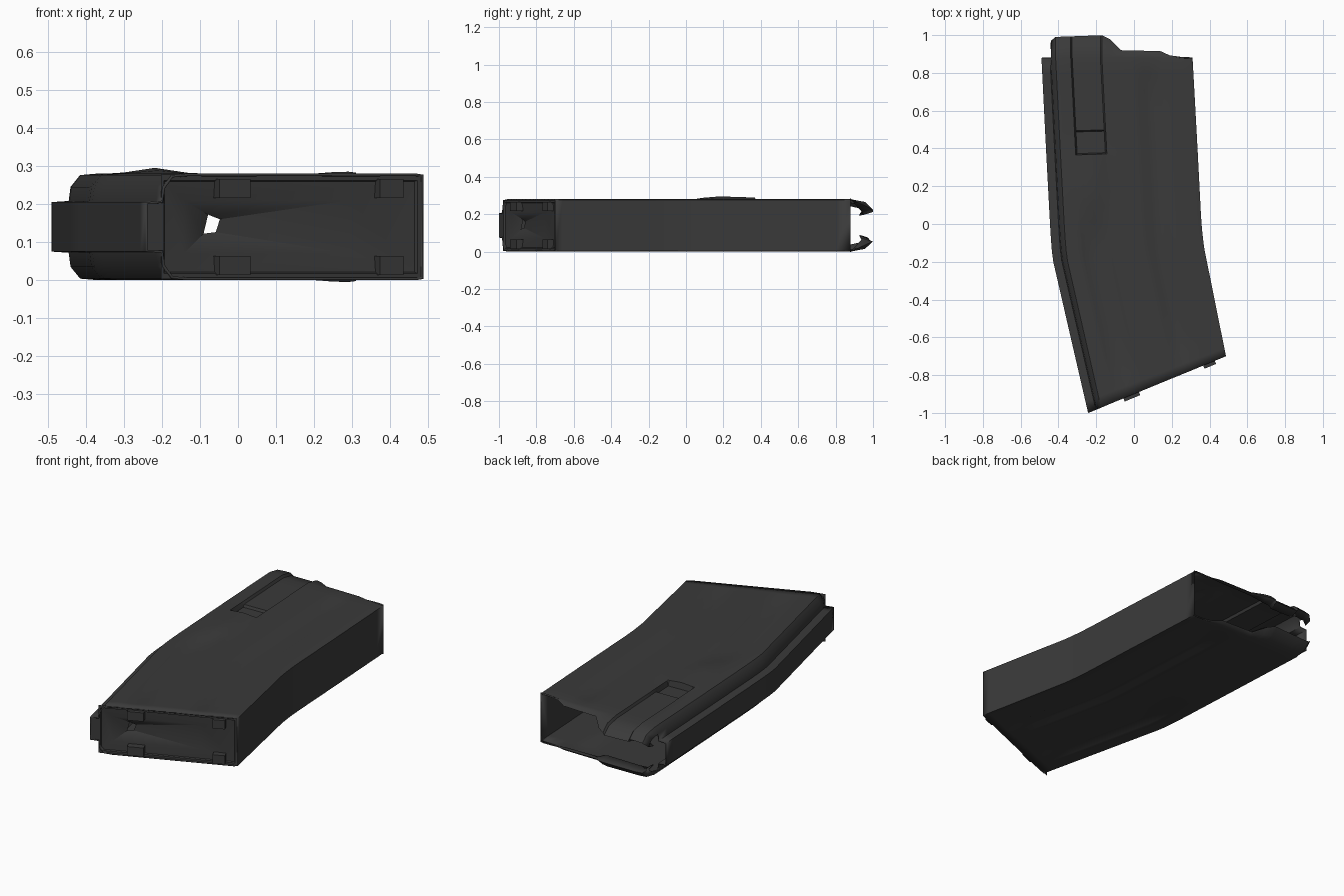
import bpy, bmesh
from mathutils import Vector

if "Cube" in bpy.data.objects:
    bpy.data.objects.remove(bpy.data.objects["Cube"])

ZC = 0.14      # mid-plane height
W = 0.80       # nominal width of the cross-section

steel = bpy.data.materials.new("dark_grey_metal")
steel.diffuse_color = (0.042, 0.042, 0.042, 1)
steel.use_nodes = True
steel.node_tree.nodes["Principled BSDF"].inputs["Base Color"].default_value = steel.diffuse_color


def interp(table, x):
    """Piecewise linear lookup, keys ascending."""
    if x <= table[0][0]:
        return table[0][1]
    for (x0, v0), (x1, v1) in zip(table, table[1:]):
        if x <= x1:
            return v0 + (v1 - v0) * (x - x0) / (x1 - x0)
    return table[-1][1]


def clamp(v):
    return max(0.0, min(1.0, v))


def finish(bm, name, angle=0.6):
    me = bpy.data.meshes.new(name)
    bm.to_mesh(me)
    bm.free()
    ob = bpy.data.objects.new(name, me)
    bpy.context.collection.objects.link(ob)
    me.materials.append(steel)
    bpy.ops.object.select_all(action='DESELECT')
    ob.select_set(True)
    bpy.context.view_layer.objects.active = ob
    bpy.ops.object.shade_smooth_by_angle(angle=angle)
    return ob


# Side curves of the bent box, keyed by the y of the rear (left) edge
LEFT_X = [(-1.0, -.243), (-.18, -.432), (-.05, -.442), (.4, -.466), (.88, -.49)]
RIGHT_X = [(-1.0, .487), (-.18, .37), (-.05, .357), (.4, .335), (.88, .31)]
RIGHT_Y = [(-1.0, -.70), (-.18, -.12), (-.05, 0.0), (.88, .88)]
# Half thickness across the width: narrow spine, then full body
HALF = [(0, .065), (.045, .068), (.05, .105), (.075, .136), (.12, .14), (.78, .14), (.8, .137)]
# Outline of the open mouth
MOUTH = [(-.45, .88), (-.44, .97), (-.425, .99), (-.15, 1.0), (-.07, .92),
         (.15, .915), (.2, .887), (.31, .882)]

COLS = [0, .045, .05, .075, .12, .155, .163, .2, .235, .27, .312, .32, .36, .42,
        .48, .51, .54, .57, .60, .63, .68, .74, .78, .8]
ROWS = [.88, .8, .7, .6, .49, .483, .367, .36, .26, .17, .08, 0, -.08, -.14, -.2,
        -.3, -.45, -.6, -.75, -.87, -.94, -1.0]


def groove(a, centre, half):
    return clamp(1.7 * (1 - abs(a - centre) / half))


def half_height(a, y, top):
    h = interp(HALF, a)
    fade = clamp((y + .97) / .2)
    h -= .016 * groove(a, .235, .085) * clamp((.08 - y) / .2) * fade   # rear rib groove
    h -= .016 * groove(a, .57, .065) * clamp((.84 - y) / .1) * fade    # centre rib groove
    if top:
        if .16 < a < .315:
            if y > .485:
                h -= .014                                              # catch ramp recess
            elif .366 < y:
                h -= .028                                              # catch slot
        if y < .365:
            ridge = interp([(-.02, 0), (.17, 1), (.36, .6)], y)
            h += .015 * ridge * clamp(1 - abs(a - .235) / .1)          # ridge below slot
    return h


def point(a, y, h):
    u = a / W
    lx, rx, ry = interp(LEFT_X, y), interp(RIGHT_X, y), interp(RIGHT_Y, y)
    return Vector((lx + (rx - lx) * u, y + (ry - y) * u, ZC + h))


# Magazine body: closed tube of cross-section rings
bm = bmesh.new()
ring_def = [(a, 1) for a in COLS] + [(a, -1) for a in reversed(COLS)]
rings = []
for y in ROWS:
    rings.append([bm.verts.new(point(a, y, s * half_height(a, y, s > 0))) for a, s in ring_def])
n = len(ring_def)
for r0, r1 in zip(rings, rings[1:]):
    for j in range(n):
        k = (j + 1) % n
        bm.faces.new((r0[j], r1[j], r1[k], r0[k]))

# Feed lips: both broad sides run on past the mouth and curl inwards
lip_rows = [rings[0]]
for frac, curl, back in ((.65, .015, 0), (1, .055, 0), (1, .072, .055)):
    row = []
    for a, s in ring_def:
        base = point(a, .88, 0)
        ext = interp(MOUTH, base.x) - .88
        k = ext / .12
        h = half_height(a, .88, s > 0) - curl * k
        row.append(bm.verts.new((base.x, .88 + ext * frac - back * k, ZC + s * h)))
    lip_rows.append(row)
for p, q in zip(lip_rows, lip_rows[1:]):
    for j in range(n - 1):
        if ring_def[j][1] == ring_def[j + 1][1] and min(ring_def[j][0], ring_def[j + 1][0]) >= .05:
            bm.faces.new((p[j], p[j + 1], q[j + 1], q[j]))
bmesh.ops.delete(bm, geom=[v for v in bm.verts if not v.link_faces], context='VERTS')
body = finish(bm, "magazine_body")
wall = body.modifiers.new("wall_thickness", 'SOLIDIFY')
wall.thickness = 0.007
wall.offset = -1

# Local frame of the slanted bottom end
E0, E1 = point(0, -1.0, 0), point(W, -1.0, 0)
ALONG = (E1 - E0) / W
INWARD = Vector((-ALONG.y, ALONG.x, 0)).normalized()


def end_point(a, depth, h):
    return E0 + ALONG * a + INWARD * depth + Vector((0, 0, h))


# Floor plate: rim, shallow pan and a dent with a small hole
bm = bmesh.new()


def rect(a0, a1, h, depth):
    return [bm.verts.new(end_point(a, depth, z))
            for a, z in ((a0, -h), (a1, -h), (a1, h), (a0, h))]


loops = [rect(.046, .797, .137, .004), rect(.055, .785, .122, .004),
         rect(.06, .78, .119, .014), rect(.12, .60, .07, .022)]
hole = [(.19, -.018), (.225, -.014), (.237, .02), (.203, .032)]
loops.append([bm.verts.new(end_point(a, .055, h)) for a, h in hole])
for o, i in zip(loops, loops[1:]):
    for j in range(4):
        k = (j + 1) % 4
        bm.faces.new((o[j], o[k], i[k], i[j]))
bm.faces.new(rect(0, .05, .065, .004))          # end of the spine
finish(bm, "floor_plate", 0.5)


# Retaining tabs, two pairs mirrored across the thickness
def tab(name, a0, a1, side):
    bm = bmesh.new()
    cube = bmesh.ops.create_cube(bm, size=1)
    for v in cube["verts"]:
        v.co = end_point((a0 + a1) / 2 + v.co.x * (a1 - a0),
                         .004 + v.co.y * .044,
                         side * (.101 + v.co.z * .05))
    bmesh.ops.recalc_face_normals(bm, faces=bm.faces)
    finish(bm, name)


for label, side in (("upper", 1), ("lower", -1)):
    tab("rear_tab_" + label, .205, .295, side)
    tab("front_tab_" + label, .668, .735, side)
